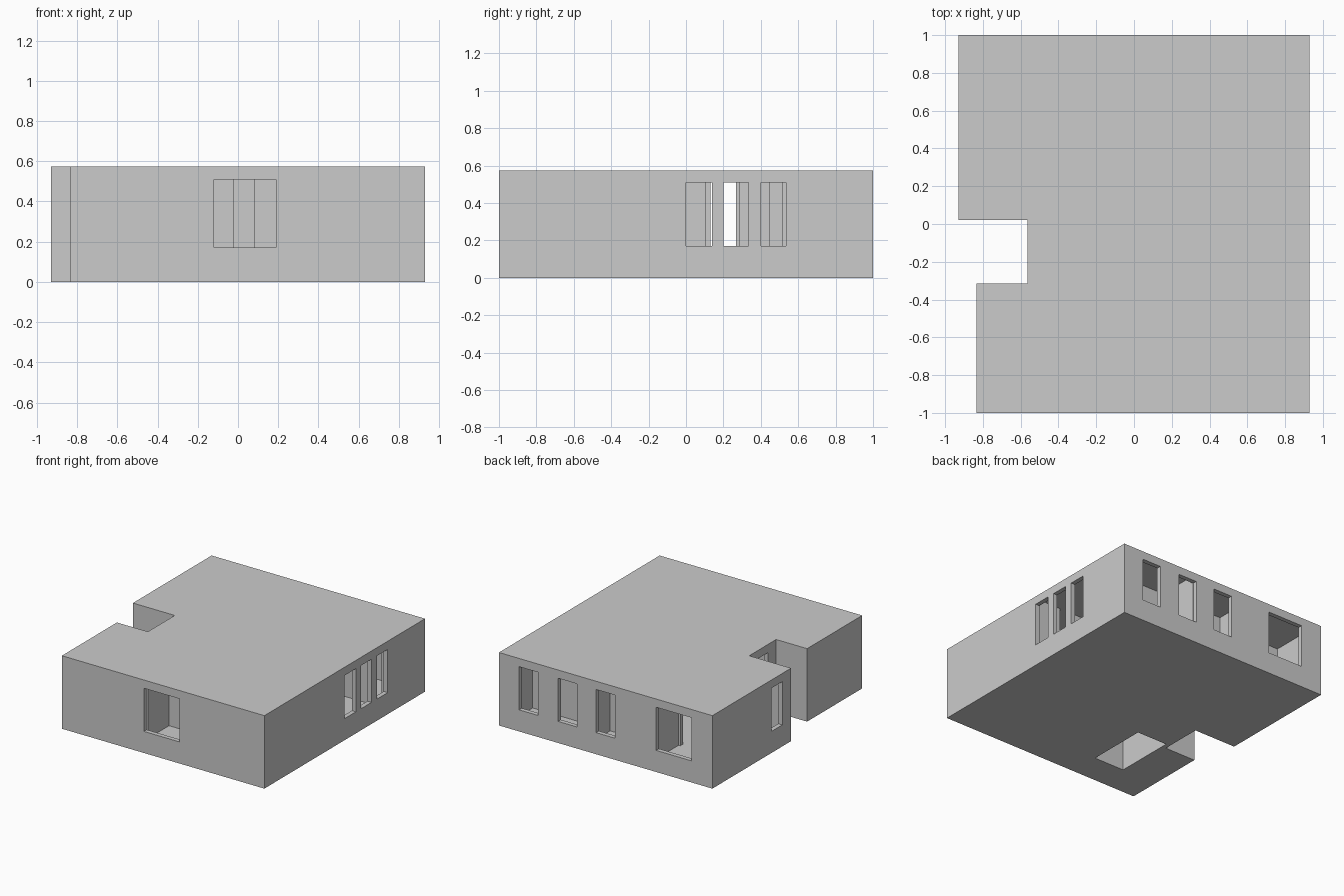
import bpy, bmesh

if "Cube" in bpy.data.objects:
    bpy.data.objects.remove(bpy.data.objects["Cube"])

H = 0.575            # storey height
T = 0.035            # wall thickness
S = 0.006            # floor and roof skin


def prism(name, pts, z0, z1):
    """Extrude a plan outline (counter-clockwise) from z0 to z1."""
    bm = bmesh.new()
    base = bm.faces.new([bm.verts.new((x, y, z0)) for x, y in pts])
    ext = bmesh.ops.extrude_face_region(bm, geom=[base])
    top = [v for v in ext["geom"] if isinstance(v, bmesh.types.BMVert)]
    bmesh.ops.translate(bm, verts=top, vec=(0, 0, z1 - z0))
    bmesh.ops.recalc_face_normals(bm, faces=bm.faces)
    me = bpy.data.meshes.new(name)
    bm.to_mesh(me)
    bm.free()
    ob = bpy.data.objects.new(name, me)
    bpy.context.collection.objects.link(ob)
    return ob


def box(name, x0, x1, y0, y1, z0, z1):
    return prism(name, [(x0, y0), (x1, y0), (x1, y1), (x0, y1)], z0, z1)


def cut(target, cutter):
    """Subtract the cutter for good and remove it."""
    cutter.hide_render = True
    m = target.modifiers.new("cut", 'BOOLEAN')
    m.operation = 'DIFFERENCE'
    m.solver = 'EXACT'
    m.object = cutter
    bpy.context.view_layer.objects.active = target
    bpy.ops.object.modifier_apply(modifier=m.name)
    bpy.data.objects.remove(cutter)


# Outer shell with a notch in its left side, hollowed out
def plan(t):
    return [(-0.835 + t, -1 + t), (0.93 - t, -1 + t), (0.93 - t, 1 - t),
            (-0.93 + t, 1 - t), (-0.93 + t, 0.02 + t), (-0.565 + t, 0.02 + t),
            (-0.565 + t, -0.315 - t), (-0.835 + t, -0.315 - t)]


shell = prism("outer_shell", plan(0), 0, H)
cut(shell, prism("cavity", plan(T), S, H - S))

# Window openings: centre line of the wall, range along the wall
Z0, Z1 = 0.17, 0.51
for a, b in [(-0.12, 0.19)]:                                   # front
    cut(shell, box("window", a, b, -1.03, -0.94, Z0, Z1))
for a, b in [(0.59, 0.755), (0.25, 0.415), (-0.083, 0.083), (-0.747, -0.44)]:  # back
    cut(shell, box("window", a, b, 0.94, 1.03, Z0, Z1))
for x, a, b in [(0.93, 0, 0.14), (0.93, 0.2, 0.335), (0.93, 0.4, 0.535),  # right
                (-0.93, 0.13, 0.267), (-0.565, -0.215, -0.08)]:           # left, notch
    cut(shell, box("window", x - 0.06, x + 0.06, a, b, Z0, Z1))

# Stairwell opening in the floor
cut(shell, box("stair_hole", -0.53, -0.265, -0.755, -0.27, -0.05, 0.05))

# Partitions along x: name, near face y, stretches between doorways
E = 0.9
along_x = [
    ("back_rooms_wall", 0.595, [(-0.32, -0.11), (0, 0.72), (0.835, E)]),
    ("back_left_room_wall", 0.515, [(-0.9, -0.77), (-0.59, -0.45), (-0.335, -0.285)]),
    ("middle_wall", -0.05, [(-0.1, 0.57), (0.685, E)]),
    ("front_room_wall", -0.53, [(-0.23, -0.02), (0.08, E)]),
    ("stair_back_wall", -0.27, [(-0.55, -0.23)]),
    ("stair_front_wall", -0.79, [(-0.565, -0.23)]),
]
# Partitions along y: name, left face x, stretches between doorways
along_y = [
    ("back_room_divider", 0.22, [(0.63, 0.97)]),
    ("back_left_divider", -0.32, [(0.55, 0.97)]),
    ("hall_wall", 0.27, [(-0.015, 0.105), (0.285, 0.45)]),
    ("stair_right_wall", -0.265, [(-0.755, -0.27)]),
    ("stair_left_wall", -0.565, [(-0.755, -0.34)]),
    ("front_room_divider", 0.305, [(-0.97, -0.84), (-0.725, -0.53)]),
    ("centre_divider", 0.305, [(-0.495, -0.16)]),
]
lo, hi = S / 2, H - S / 2
for name, y, runs in along_x:
    for a, b in runs:
        z = 0.0 if name.startswith("stair") else lo
        box(name, a, b, y, y + T, lo, hi)
for name, x, runs in along_y:
    for a, b in runs:
        box(name, x, x + T, a, b, lo, hi)
